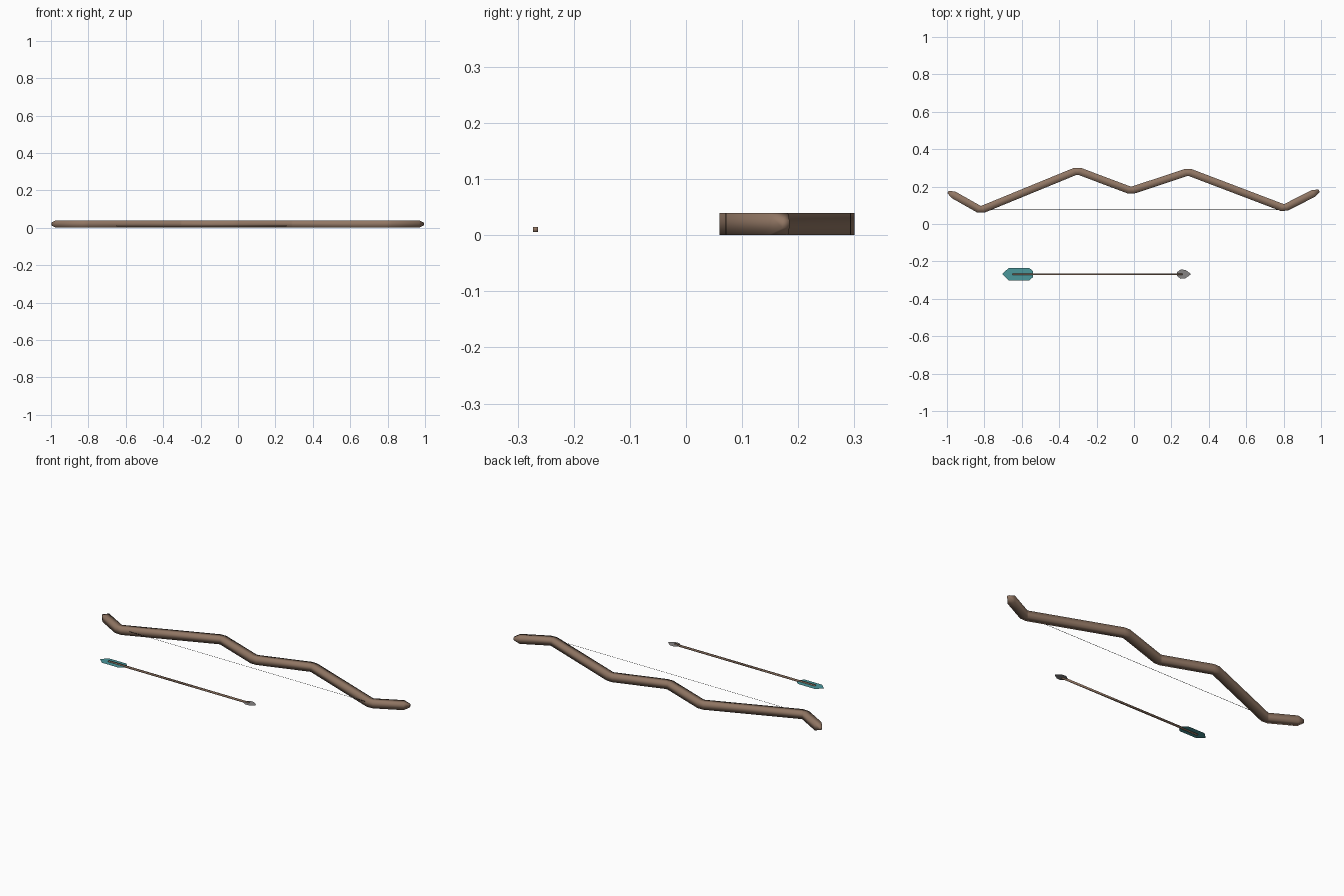
import bpy
from mathutils import Vector

if "Cube" in bpy.data.objects:
    bpy.data.objects.remove(bpy.data.objects["Cube"])


def material(name, rgb):
    m = bpy.data.materials.new(name)
    m.diffuse_color = (*rgb, 1)
    m.use_nodes = True
    m.node_tree.nodes["Principled BSDF"].inputs["Base Color"].default_value = m.diffuse_color
    return m


WOOD = material("brown wood", (0.28, 0.18, 0.125))
TEAL = material("teal feather", (0.07, 0.31, 0.33))
GREY = material("grey metal", (0.24, 0.23, 0.23))
BLACK = material("black cord", (0.004, 0.004, 0.004))
SQUARE = [(-1, -1), (1, -1), (1, 1), (-1, 1)]


def make(name, verts, faces, mat, smooth=False):
    me = bpy.data.meshes.new(name)
    me.from_pydata([tuple(v) for v in verts], [], faces)
    me.materials.append(mat)
    if smooth:
        me.shade_smooth()
    ob = bpy.data.objects.new(name, me)
    bpy.context.collection.objects.link(ob)
    return ob


def sweep(name, rings, z, mat):
    """Square bar through rings of (centre, direction, half size), softly shaded."""
    verts, faces = [], []
    for c, d, r in rings:
        verts += [(c.x - d.y * s * r, c.y + d.x * s * r, z + t * r) for s, t in SQUARE]
    for k in range(0, 4 * (len(rings) - 1), 4):
        faces += [(k + i, k + (i + 1) % 4, k + 4 + (i + 1) % 4, k + 4 + i) for i in range(4)]
    n = len(verts)
    faces += [(3, 2, 1, 0), (n - 4, n - 3, n - 2, n - 1)]
    return make(name, verts, faces, mat, True)


# Bow limb: square bar along an angular path, each bend blunted by two rings
R, Z, CUT = 0.02, 0.02, 0.012
path = [Vector(p) for p in [(-0.965, 0.156), (-0.82, 0.074), (-0.303, 0.286), (-0.016, 0.178),
                            (0.29, 0.279), (0.803, 0.084), (0.96, 0.164)]]
rings = []
for a, b in zip(path, path[1:]):
    d = (b - a).normalized()
    rings.append((a if a is path[0] else a + d * CUT, d, R))
    rings.append((b if b is path[-1] else b - d * CUT, d, R))
# tapered tips
rings.insert(0, (Vector((-0.994, 0.171)), rings[0][1], 0.007))
rings.append((Vector((0.990, 0.178)), rings[-1][1], 0.007))
sweep("bow_limb", rings, Z, WOOD)

# Bow string: thin flat ribbon
make("bow_string", [(-0.82, 0.0745, 0.025), (0.80, 0.0745, 0.025),
                    (0.80, 0.0775, 0.025), (-0.82, 0.0775, 0.025)], [(0, 1, 2, 3)], BLACK)

# Arrow shaft: square rod
AY, AZ = -0.268, 0.01
along = Vector((1, 0))
sweep("arrow_shaft", [(Vector((x, AY)), along, 0.0045) for x in (-0.65, 0.26)], AZ, WOOD)


def mirrored_plate(name, half, z, mat, down=False):
    """Flat plate from a half outline mirrored across the shaft line."""
    outline = ([(x, AY - y, z) for x, y in half]
               + [(x, AY + y, z) for x, y in reversed(half) if y > 0])
    order = list(range(len(outline)))
    return make(name, outline, [order[::-1] if down else order], mat)


# Fletching and two-sided arrowhead: flat plates
mirrored_plate("arrow_fletching", [(-0.705, 0), (-0.67, 0.033), (-0.56, 0.033), (-0.54, 0.016)], AZ, TEAL)
head = [(0.23, 0.01), (0.25, 0.025), (0.275, 0.022), (0.29, 0.012), (0.302, 0.003)]
mirrored_plate("arrow_head_top", head, AZ + 0.001, GREY)
mirrored_plate("arrow_head_underside", head, AZ - 0.001, GREY, down=True)
